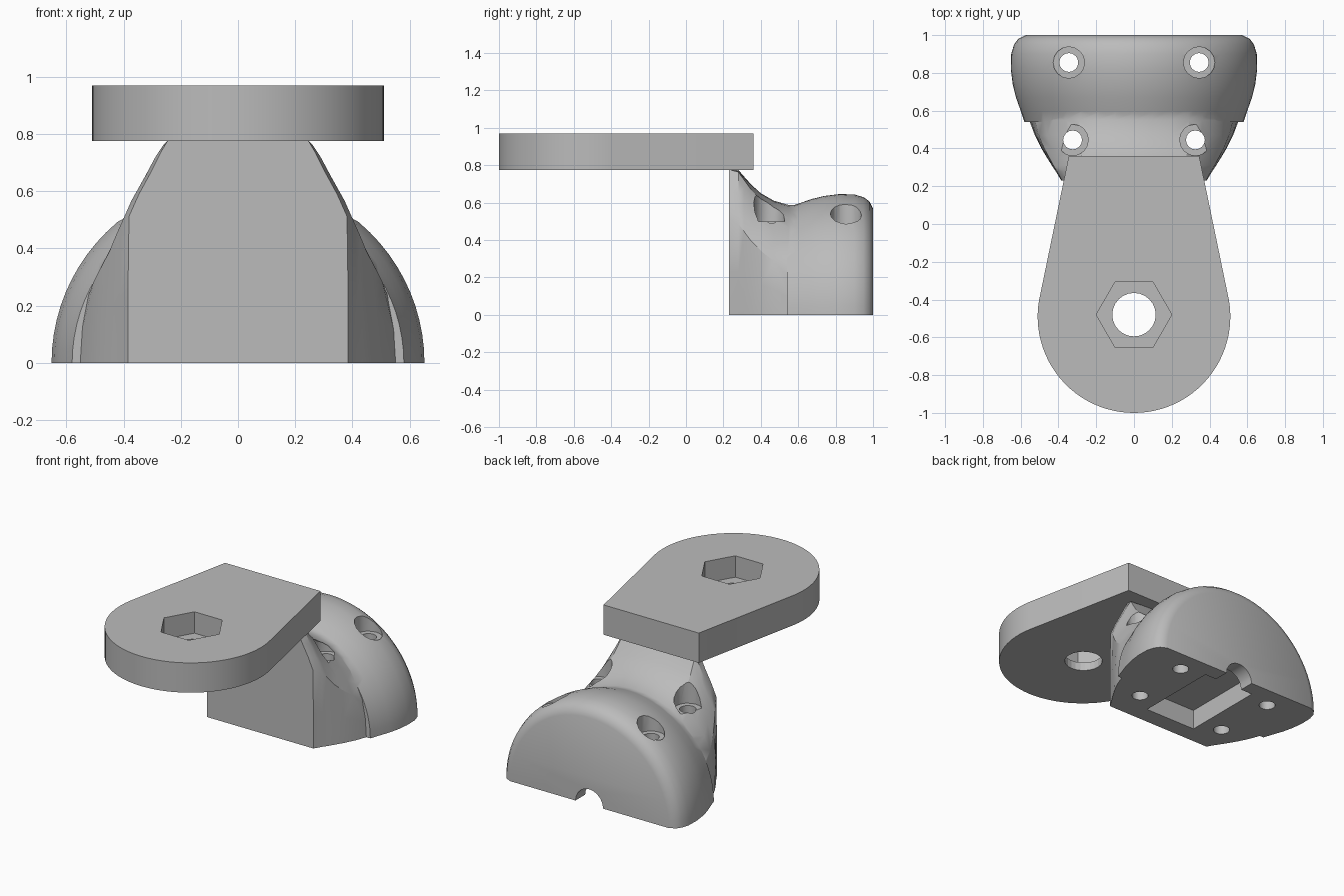
import bpy, bmesh
from math import sin, cos, pi, radians
from mathutils import Matrix

cube = bpy.data.objects.get("Cube")
if cube:
    bpy.data.objects.remove(cube)

grey = bpy.data.materials.new("plain grey")
grey.use_nodes = True
colour = (0.5, 0.5, 0.5, 1)
grey.diffuse_color = colour
grey.node_tree.nodes["Principled BSDF"].inputs["Base Color"].default_value = colour


def loft(name, rings):
    """Closed solid skinned through rings of equal point count."""
    bm = bmesh.new()
    loops = [[bm.verts.new(p) for p in ring] for ring in rings]
    n = len(loops[0])
    for a, b in zip(loops, loops[1:]):
        for i in range(n):
            j = (i + 1) % n
            bm.faces.new((a[i], a[j], b[j], b[i]))
    bm.faces.new(loops[0])
    bm.faces.new(loops[-1])
    bmesh.ops.recalc_face_normals(bm, faces=bm.faces)
    mesh = bpy.data.meshes.new(name)
    bm.to_mesh(mesh)
    bm.free()
    mesh.materials.append(grey)
    obj = bpy.data.objects.new(name, mesh)
    bpy.context.collection.objects.link(obj)
    return obj


def prism(name, outline, z0, z1):
    return loft(name, [[(x, y, z) for x, y in outline] for z in (z0, z1)])


def ngon(x, y, r, n, turn=0.0):
    return [(x + r * cos(2 * pi * i / n + turn), y + r * sin(2 * pi * i / n + turn))
            for i in range(n)]


def combine(target, other, operation):
    """Apply a boolean and discard the helper."""
    other.hide_render = True
    mod = target.modifiers.new("join", 'BOOLEAN')
    mod.operation, mod.solver, mod.object = operation, 'EXACT', other
    bpy.context.view_layer.objects.active = target
    bpy.ops.object.modifier_apply(modifier=mod.name)
    bpy.data.objects.remove(other)


def shade(obj, angle):
    bpy.ops.object.select_all(action='DESELECT')
    obj.select_set(True)
    bpy.context.view_layer.objects.active = obj
    bpy.ops.object.shade_smooth_by_angle(angle=radians(angle))


# Top plate: round front end tapering to a straight back edge
arc = [(0.51 * cos(a), -0.49 + 0.51 * sin(a))
       for a in (radians(-190 + 200 * i / 48) for i in range(49))]
plate = prism("mounting_plate", arc + [(0.345, 0.36), (-0.345, 0.36)], 0.775, 0.97)
combine(plate, prism("nut_pocket", ngon(0, -0.48, 0.2, 6), 0.83, 1.1), 'DIFFERENCE')
combine(plate, prism("bolt_hole", ngon(0, -0.48, 0.115, 24), 0.6, 1.1), 'DIFFERENCE')

# Rear dome: half rings of varying radius along y
STEPS = 40
dome_profile = [(0.54, 0.58), (0.6, 0.6), (0.67, 0.625), (0.74, 0.642), (0.82, 0.652),
                (0.9, 0.65), (0.95, 0.635), (0.98, 0.613), (1.0, 0.573)]
body = loft("base_body", [[(r * cos(pi * i / STEPS), y, 0.99 * r * sin(pi * i / STEPS))
                           for i in range(STEPS + 1)] for y, r in dome_profile])

# Neck: flat tapered front face blending into a half ellipse
front = [(1, 0), (1, 0.3), (0.99, 0.66), (0.9, 0.76), (0.79, 0.86), (0.7, 0.95),
         (0.64, 1), (0.42, 1), (0.2, 1), (0, 1)]
half = len(front) - 1


def neck_ring(y, w, top, t):
    right = []
    for i, (fx, fz) in enumerate(front):
        a = pi / 2 * i / half
        right.append((w * ((1 - t) * fx + t * cos(a)), y, top * ((1 - t) * fz + t * sin(a))))
    return right + [(-x, y, z) for x, y, z in reversed(right[:-1])]


neck_sections = [(0.23, 0.385, 0.776, 0), (0.28, 0.415, 0.774, 0.1), (0.31, 0.435, 0.74, 0.18),
                 (0.35, 0.46, 0.695, 0.3), (0.4, 0.49, 0.65, 0.42), (0.47, 0.525, 0.61, 0.6),
                 (0.55, 0.555, 0.587, 0.85), (0.65, 0.57, 0.59, 1)]
neck = loft("neck", [neck_ring(*s) for s in neck_sections])
combine(body, neck, 'UNION')

# Four screw holes with counterbores
for side in (-1, 1):
    for x, y, floor in ((0.325, 0.445, 0.5), (0.345, 0.855, 0.48)):
        combine(body, prism("counterbore", ngon(side * x, y, 0.083, 16), floor, 1), 'DIFFERENCE')
        combine(body, prism("screw_hole", ngon(side * x, y, 0.05, 16), -0.1, 1), 'DIFFERENCE')

# Underside pocket and the cable groove leading out of the back
pocket = prism("pocket", [(-0.185, 0.345), (0.185, 0.345), (0.185, 0.9), (-0.185, 0.9)],
               -0.1, 0.13)
combine(body, pocket, 'DIFFERENCE')
groove = loft("cable_groove", [[(x, y, z) for x, z in ngon(0, 0, 0.1, 20)] for y in (0.8, 1.1)])
combine(body, groove, 'DIFFERENCE')

shade(body, 28)
shade(plate, 5)
